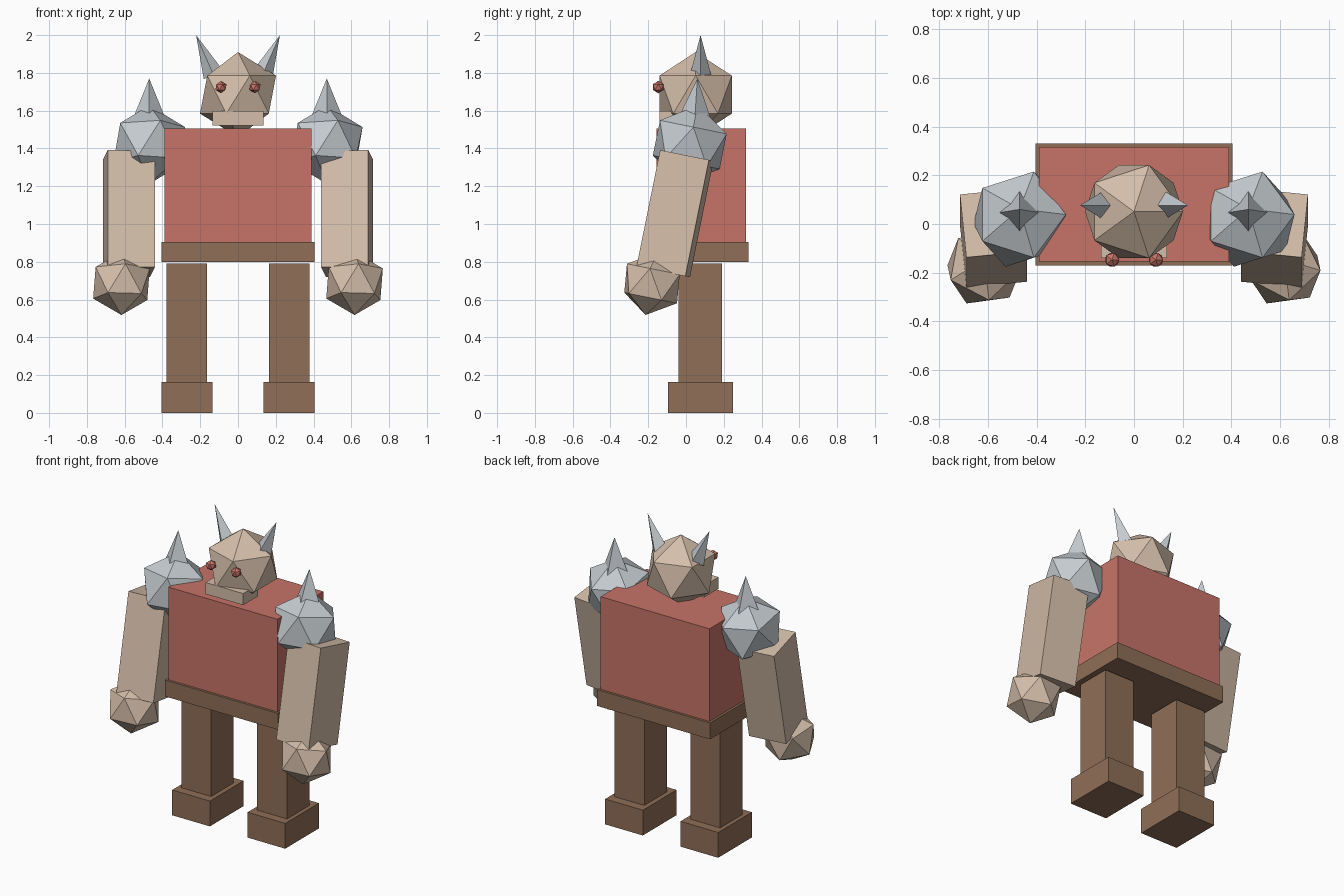
import bpy
import bmesh
from math import radians
from mathutils import Matrix, Vector

cube = bpy.data.objects.get("Cube")
if cube:
    bpy.data.objects.remove(cube, do_unlink=True)


def material(name, color):
    mat = bpy.data.materials.new(name)
    mat.use_nodes = True
    mat.diffuse_color = (*color, 1)
    bsdf = mat.node_tree.nodes["Principled BSDF"]
    bsdf.inputs["Base Color"].default_value = (*color, 1)
    bsdf.inputs["Roughness"].default_value = 0.9
    return mat


SKIN = material("skin tan", (0.66, 0.515, 0.40))
RED = material("brick red", (0.57, 0.175, 0.14))
BROWN = material("leather brown", (0.275, 0.156, 0.095))
STEEL = material("pale steel", (0.56, 0.60, 0.63))


def finish(name, bm, mat, center, rot=None):
    """Place a bmesh in the scene as a flat-shaded object."""
    mesh = bpy.data.meshes.new(name)
    bm.to_mesh(mesh)
    bm.free()
    mesh.materials.append(mat)
    obj = bpy.data.objects.new(name, mesh)
    obj.matrix_world = Matrix.Translation(center) @ (rot or Matrix.Identity(4))
    bpy.context.collection.objects.link(obj)
    return obj


def box(name, mat, center, size, rot=None):
    bm = bmesh.new()
    bmesh.ops.create_cube(bm, size=1)
    bmesh.ops.scale(bm, vec=size, verts=bm.verts)
    return finish(name, bm, mat, center, rot)


def ball(name, mat, center, radius, rot=None):
    bm = bmesh.new()
    bmesh.ops.create_icosphere(bm, subdivisions=1, radius=radius)
    return finish(name, bm, mat, center, rot)


def spike(name, mat, base, tip, radius):
    """Four-sided cone from a base centre to a tip."""
    base, axis = Vector(base), Vector(tip) - Vector(base)
    bm = bmesh.new()
    bmesh.ops.create_cone(bm, cap_ends=True, segments=4, radius1=radius,
                          radius2=0, depth=axis.length)
    turn = Vector((0, 0, 1)).rotation_difference(axis).to_matrix().to_4x4()
    return finish(name, bm, mat, base + axis / 2, turn)


def tilt(yaw=0):
    """Forward swing of the arms, with a turn about the arm's own axis."""
    return Matrix.Rotation(-0.2, 4, "X") @ Matrix.Rotation(yaw, 4, "Z")


# Body
box("torso", RED, (0, 0.081, 1.205), (0.78, 0.472, 0.60))
box("belt", BROWN, (0, 0.081, 0.852), (0.81, 0.502, 0.106))

# Head
ball("head", SKIN, (0, 0.051, 1.685), 0.225)
box("jaw", SKIN, (0, -0.065, 1.56), (0.27, 0.15, 0.075))

# Paired parts
for side, s in (("left", 1), ("right", -1)):
    box(f"{side}_leg", BROWN, (s * 0.272, 0.076, 0.475), (0.214, 0.23, 0.63))
    box(f"{side}_foot", BROWN, (s * 0.27, 0.077, 0.082), (0.27, 0.344, 0.164))

    box(f"{side}_arm", SKIN, (s * 0.578, -0.058, 1.055), (0.25, 0.265, 0.628),
        tilt(-0.1 * s))
    ball(f"{side}_hand", SKIN, (s * 0.617, -0.18, 0.685), 0.17, tilt(radians(-10)))

    ball(f"{side}_shoulder_guard", STEEL, (s * 0.47, 0.02, 1.42), 0.212, tilt())
    spike(f"{side}_shoulder_spike", STEEL, (s * 0.47, 0.043, 1.50),
          (s * 0.47, 0.06, 1.77), 0.11)

    spike(f"{side}_horn", STEEL, (s * 0.13, 0.077, 1.79), (s * 0.222, 0.077, 2.0), 0.056)
    ball(f"{side}_eye", RED, (s * 0.09, -0.147, 1.725), 0.033)
